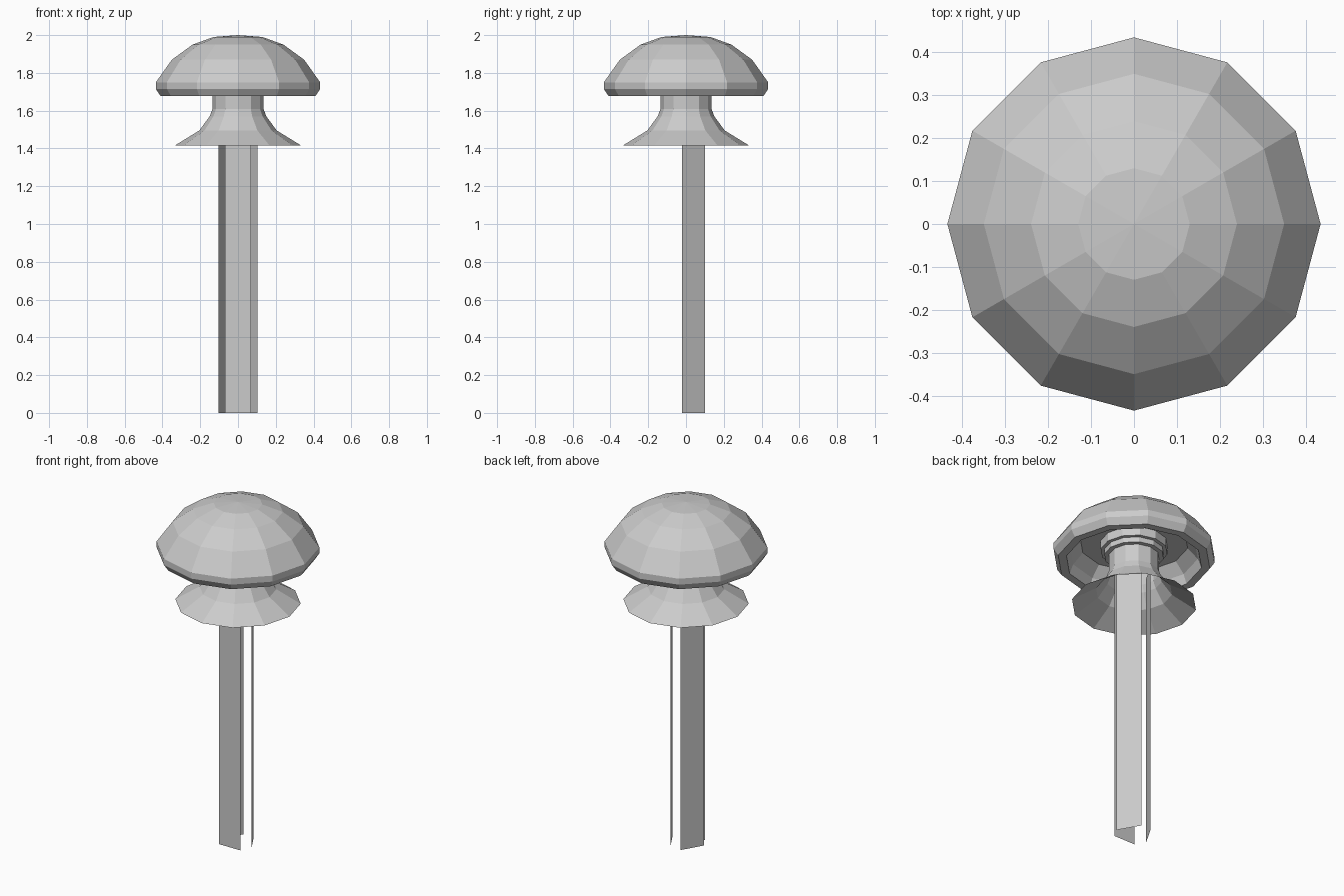
import bpy, bmesh, math
from mathutils import Matrix, Vector

old = bpy.data.objects.get("Cube")
if old:
    bpy.data.objects.remove(old, do_unlink=True)

SIDES = 12

# One plain grey for everything
grey = bpy.data.materials.new("plain_grey")
grey.use_nodes = True
colour = (0.6, 0.6, 0.6, 1)
grey.diffuse_color = colour
grey.node_tree.nodes["Principled BSDF"].inputs["Base Color"].default_value = colour


def finish(bm, name):
    mesh = bpy.data.meshes.new(name)
    bm.to_mesh(mesh)
    bm.free()
    mesh.materials.append(grey)
    obj = bpy.data.objects.new(name, mesh)
    bpy.context.collection.objects.link(obj)
    return obj


def lathe(name, profile):
    """Spin (radius, height) points, listed from top to bottom of the outside."""
    bm = bmesh.new()
    verts = [bm.verts.new((r, 0, z)) for r, z in profile]
    edges = [bm.edges.new(pair) for pair in zip(verts, verts[1:])]
    bmesh.ops.spin(bm, geom=verts + edges, cent=(0, 0, 0), axis=(0, 0, 1),
                   angle=math.tau, steps=SIDES, use_merge=True)
    bmesh.ops.remove_doubles(bm, verts=bm.verts, dist=0.0005)
    bmesh.ops.recalc_face_normals(bm, faces=bm.faces)
    return finish(bm, name)


# Domed cap with a turned-in rim and a hollow underside
lathe("cap", [(0, 2.0), (0.13, 1.99), (0.24, 1.95), (0.35, 1.87),
              (0.435, 1.75), (0.435, 1.715), (0.41, 1.677), (0.365, 1.677),
              (0.345, 1.73), (0.29, 1.79), (0.18, 1.79)])

# Stepped collar and neck flaring into an open skirt
lathe("neck_and_skirt", [(0.18, 1.79), (0.18, 1.74), (0.16, 1.74),
                         (0.16, 1.71), (0.135, 1.71), (0.135, 1.61),
                         (0.15, 1.57), (0.205, 1.495), (0.335, 1.415)])

# Three thin upright blades around the axis
HALF_WIDTH, DISTANCE, TOP = 0.07, 0.078, 1.62
for i, name in enumerate(("front_blade", "left_blade", "right_blade")):
    turn = Matrix.Rotation(math.tau * i / 3, 3, "Z")
    bm = bmesh.new()
    corners = [(-HALF_WIDTH, 0), (HALF_WIDTH, 0), (HALF_WIDTH, TOP), (-HALF_WIDTH, TOP)]
    bm.faces.new([bm.verts.new(turn @ Vector((x, -DISTANCE, z))) for x, z in corners])
    finish(bm, name)
